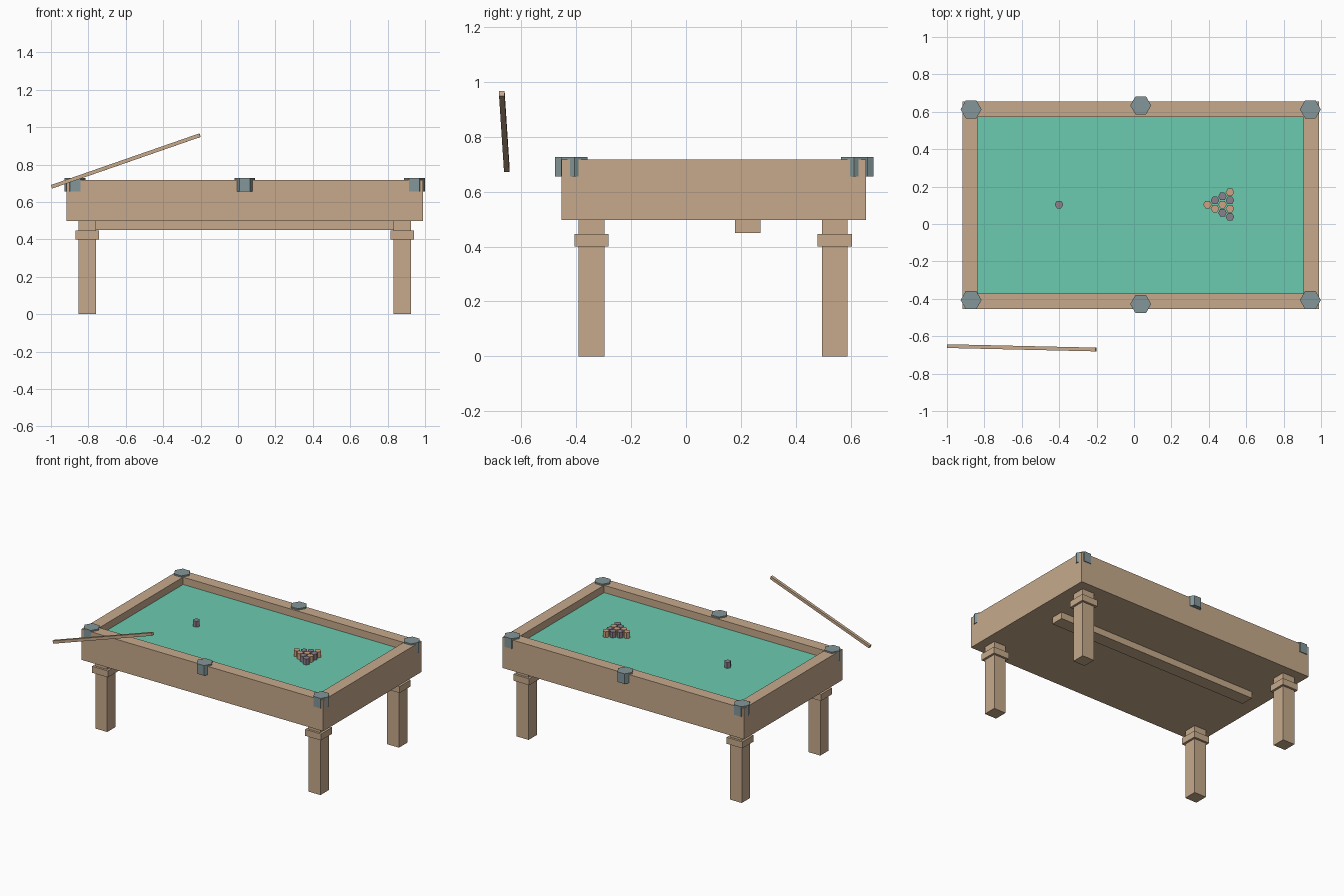
import bpy, bmesh, math
from mathutils import Vector

if "Cube" in bpy.data.objects:
    bpy.data.objects.remove(bpy.data.objects["Cube"])

CX, CY = 0.036, 0.101          # table centre (the cue offsets the whole model)


def material(name, rgb):
    m = bpy.data.materials.new(name)
    lin = [(c / 255 / 12.92) if c < 11 else ((c / 255 + 0.055) / 1.055) ** 2.4 for c in rgb]
    m.diffuse_color = (*lin, 1)
    m.use_nodes = True
    m.node_tree.nodes["Principled BSDF"].inputs["Base Color"].default_value = m.diffuse_color
    return m


WOOD = material("wood", (199, 170, 140))
FELT = material("green_felt", (108, 203, 176))
POCKET = material("pocket_grey", (132, 150, 152))
TAN = material("tan_ball", (205, 162, 130))
MAUVE = material("mauve_grey_ball", (140, 128, 140))


def finish(bm, name, *mats):
    mesh = bpy.data.meshes.new(name)
    bm.to_mesh(mesh)
    bm.free()
    for m in mats:
        mesh.materials.append(m)
    ob = bpy.data.objects.new(name, mesh)
    bpy.context.collection.objects.link(ob)
    return ob


def box_bm(size, centre):
    bm = bmesh.new()
    bmesh.ops.create_cube(bm, size=1)
    bmesh.ops.scale(bm, vec=size, verts=bm.verts)
    bmesh.ops.translate(bm, vec=centre, verts=bm.verts)
    return bm


def hex_prism(name, x, y, z0, z1, r, mat):
    bm = bmesh.new()
    bmesh.ops.create_circle(bm, cap_ends=True, segments=6, radius=r)
    # put two corners on the x axis
    for i, v in enumerate(bm.verts):
        a = math.pi / 3 * i
        v.co = (x + r * math.cos(a), y + r * math.sin(a), z0)
    top = bmesh.ops.extrude_face_region(bm, geom=bm.faces[:])["geom"]
    for v in top:
        if isinstance(v, bmesh.types.BMVert):
            v.co.z = z1
    bmesh.ops.recalc_face_normals(bm, faces=bm.faces)
    return finish(bm, name, mat)


# Table body with a sunken felt bed
bm = box_bm((1.908, 1.11, 0.22), (CX, CY, 0.607))
bm.faces.ensure_lookup_table()
top = max(bm.faces, key=lambda f: f.calc_center_median().z)
bmesh.ops.inset_region(bm, faces=[top], thickness=0.118)
ext = bmesh.ops.extrude_face_region(bm, geom=[top])["geom"]
if top.is_valid:
    bmesh.ops.delete(bm, geom=[top], context='FACES_ONLY')
bed = [g for g in ext if isinstance(g, bmesh.types.BMFace)][0]
for v in bed.verts:
    v.co.z -= 0.052
bed.material_index = 1
bmesh.ops.recalc_face_normals(bm, faces=bm.faces)
finish(bm, "table_body", WOOD, FELT)

# Legs with square collars
for sx, xn in ((-1, "left"), (1, "right")):
    for sy, yn in ((-1, "front"), (1, "back")):
        x, y = CX + sx * 0.842, CY - 0.002 + sy * 0.443
        finish(box_bm((0.094, 0.094, 0.5), (x, y, 0.25)), f"{yn}_{xn}_leg", WOOD)
        finish(box_bm((0.125, 0.125, 0.046), (x, y, 0.423)), f"{yn}_{xn}_leg_collar", WOOD)

# Beam under the table
finish(box_bm((1.6, 0.094, 0.05), (CX, 0.225, 0.475)), "under_beam", WOOD)

# Pockets: four corners and two in the middle of the long sides
for sy, yn in ((-1, "front"), (1, "back")):
    for sx, xn in ((-1, "left"), (0, "middle"), (1, "right")):
        hex_prism(f"{yn}_{xn}_pocket", CX + sx * 0.907, CY + 0.002 + sy * (0.51 if sx else 0.531),
                  0.655, 0.727, 0.056, POCKET)

# Racked balls in a triangle, alternating colours, plus the cue ball
n = 0
for row in range(4):
    for k in range(row + 1):
        hex_prism(f"ball_{n + 1}", 0.393 + row * 0.04, 0.104 + (row / 2 - k) * 0.044,
                  0.665, 0.707, 0.023, MAUVE if n % 2 else TAN)
        n += 1
hex_prism("cue_ball", -0.401, 0.104, 0.665, 0.707, 0.023, MAUVE)

# Cue stick leaning in front of the table
a, b = Vector((-0.997, -0.653, 0.681)), Vector((-0.203, -0.671, 0.957))
d = b - a
cue = finish(box_bm((d.length, 0.02, 0.02), (0, 0, 0)), "cue_stick", WOOD)
cue.location = (a + b) / 2
cue.rotation_euler = (0, -math.atan2(d.z, math.hypot(d.x, d.y)), math.atan2(d.y, d.x))
